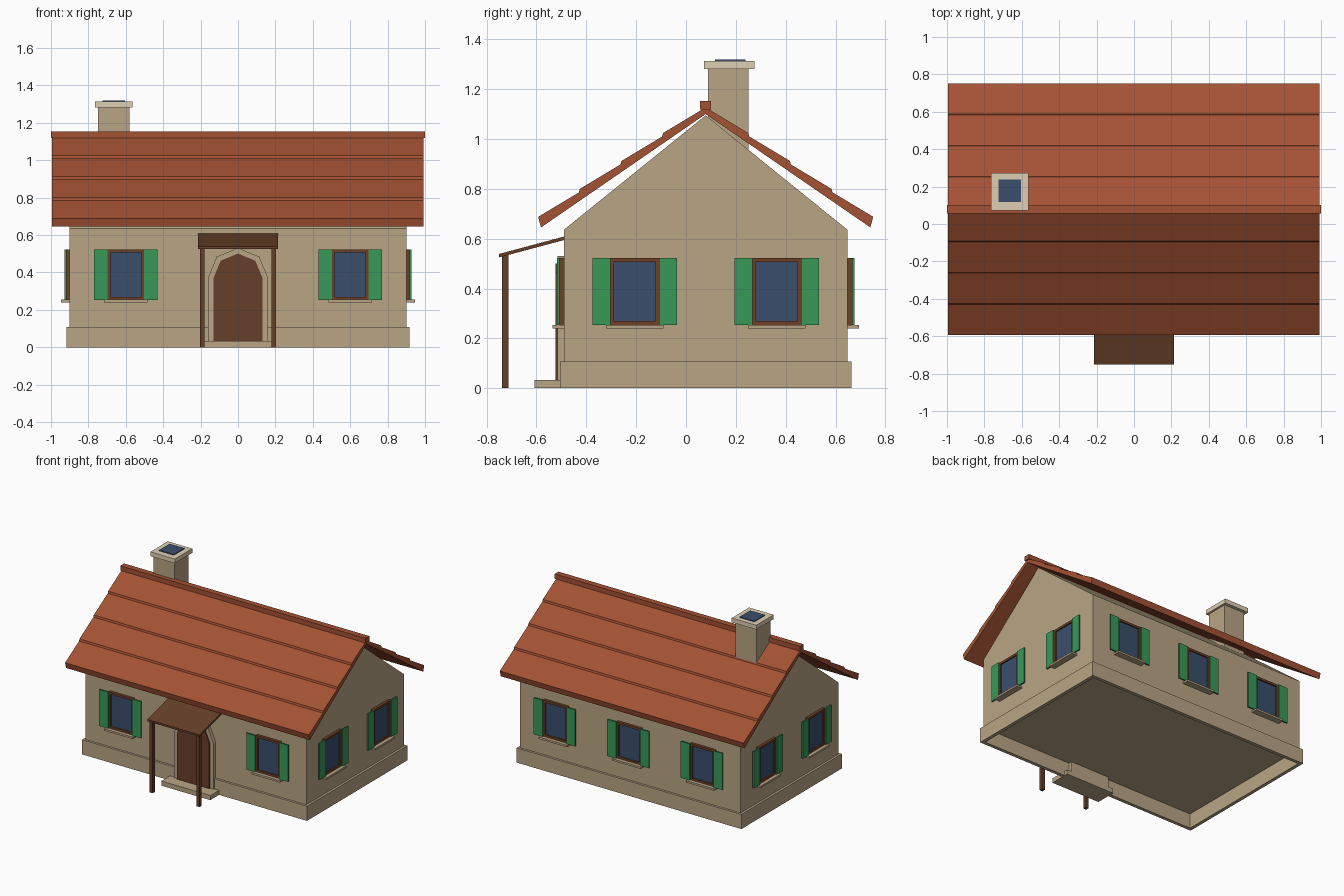
import bpy, bmesh, math
from mathutils import Matrix, Vector

if "Cube" in bpy.data.objects:
    bpy.data.objects.remove(bpy.data.objects["Cube"], do_unlink=True)


def material(name, r, g, b):
    """Flat material from 0-255 display values, stored as linear."""
    col = [((v / 255 + 0.055) / 1.055) ** 2.4 for v in (r, g, b)] + [1.0]
    m = bpy.data.materials.new(name)
    m.use_nodes = True
    m.diffuse_color = col
    m.node_tree.nodes["Principled BSDF"].inputs["Base Color"].default_value = col
    return m


PLASTER = material("plaster", 185, 165, 133)
STONE = material("pale_stone", 222, 207, 180)
TILE = material("roof_tile", 164, 82, 52)
WOOD = material("dark_wood", 102, 63, 40)
FRAME = material("frame_wood", 112, 64, 38)
GREEN = material("shutter_green", 57, 152, 88)
GLASS = material("blue_glass", 58, 78, 108)


def prism(name, pts, a, b, axis, mat, place=None):
    """Extrude a 2D profile from a to b along x (profile y,z) or y (profile x,z)."""
    bm = bmesh.new()
    def point(p, t):
        return (t, p[0], p[1]) if axis == "x" else (p[0], t, p[1])
    face = bm.faces.new([bm.verts.new(point(p, a)) for p in pts])
    ext = bmesh.ops.extrude_face_region(bm, geom=[face])
    moved = [g for g in ext["geom"] if isinstance(g, bmesh.types.BMVert)]
    bmesh.ops.translate(bm, verts=moved, vec=Vector(point((0, 0), b - a)))
    bmesh.ops.recalc_face_normals(bm, faces=bm.faces)
    me = bpy.data.meshes.new(name)
    bm.to_mesh(me)
    bm.free()
    me.materials.append(mat)
    ob = bpy.data.objects.new(name, me)
    if place:
        ob.matrix_world = place
    bpy.context.scene.collection.objects.link(ob)
    return ob


def box(name, x, y, z, mat, place=None):
    pts = [(x[0], z[0]), (x[1], z[0]), (x[1], z[1]), (x[0], z[1])]
    return prism(name, pts, y[0], y[1], "y", mat, place)


MID = 0.079            # y of the ridge
HX, HY = 0.90, 0.569   # wall half sizes
BASE = 0.108           # top of the plinth

# Walls with gables, standing on an open plinth ring
prism("walls", [(MID - HY, BASE), (MID + HY, BASE), (MID + HY, 0.636),
                (MID, 1.095), (MID - HY, 0.636)], -HX, HX, "x", PLASTER)
PX, PY, THICK = 0.917, 0.585, 0.025
for s, side, end in ((-1, "front", "right"), (1, "back", "left")):
    box(f"plinth_{side}", (-PX, PX),
        sorted((MID + s * PY, MID + s * (PY - THICK))), (0, BASE), PLASTER)
    box(f"plinth_{end}", sorted((s * PX, s * (PX - THICK))),
        (MID - PY + THICK, MID + PY - THICK), (0, BASE), PLASTER)

# Roof: each slope has four stepped courses above a straight underside
for side, label in ((1, "front"), (-1, "back")):
    profile = [(-0.661, 0.645)]
    for i in range(4):
        y, z = -0.672 + 0.167 * i, 0.688 + 0.112 * i
        run = 0.172 if i == 3 else 0.163
        profile += [(y, z), (y + run, z + 0.6 * run)]
    profile[-1] = (0, 1.127)
    profile.append((0, 1.10))
    prism(f"{label}_roof_slope", [(MID + side * y, z) for y, z in profile],
          -0.995, 0.993, "x", TILE)
box("ridge_cap", (-1, 1), (MID - 0.022, MID + 0.022), (1.118, 1.153), TILE)

# Chimney
box("chimney_stack", (-0.749, -0.58), (0.088, 0.251), (0.88, 1.285), PLASTER)
box("chimney_cap", (-0.765, -0.565), (0.072, 0.274), (1.281, 1.313), STONE)
box("chimney_flue", (-0.725, -0.605), (0.117, 0.239), (1.31, 1.319), GLASS)


def window(label, place):
    """Window on a wall at local y = 0, facing -y."""
    w, lo, hi, bar = 0.099, 0.253, 0.522, 0.016
    box(label + "_glass", (-w + bar, w - bar), (-0.010, 0.01), (lo + bar, hi - bar), GLASS, place)
    for s, n in ((-1, "a"), (1, "b")):
        edge = sorted((s * w, s * (w - bar)))
        box(f"{label}_frame_side_{n}", edge, (-0.02, 0.01), (lo, hi), FRAME, place)
        leaf = sorted((s * (w - 0.002), s * 0.17))
        box(f"{label}_shutter_{n}", leaf, (-0.028, -0.018), (lo, hi), GREEN, place)
    for z, n in ((lo, "bottom"), (hi - bar, "top")):
        box(f"{label}_frame_{n}", (bar - w, w - bar), (-0.02, 0.01), (z, z + bar), FRAME, place)
    box(label + "_sill", (-0.116, 0.116), (-0.046, 0.01), (0.24, 0.254), PLASTER, place)


def on_wall(x, y, turn):
    return Matrix.Translation((x, y, 0)) @ Matrix.Rotation(math.radians(turn), 4, "Z")


for x, n in ((-0.6, "right"), (0, "middle"), (0.6, "left")):
    if x:
        window(f"front_{n}_window", on_wall(x, MID - HY, 0))
    window(f"back_{n}_window", on_wall(x, MID + HY, 180))
for y, n in ((MID - 0.285, "front"), (MID + 0.285, "rear")):
    window(f"left_{n}_window", on_wall(HX, y, 90))
    window(f"right_{n}_window", on_wall(-HX, y, -90))


# Arched door and its surround
def arch(r):
    turns = [math.pi * k / 4 for k in range(5)]
    curve = [(r * math.cos(a), 0.37 + r * math.sin(a)) for a in turns]
    return [(-r, 0.03), (r, 0.03)] + curve


prism("door_surround", arch(0.161), -0.516, -0.455, "y", PLASTER)
prism("door", arch(0.131), -0.524, -0.48, "y", WOOD)
box("door_step", (-0.2, 0.2), (-0.608, -0.455), (0, 0.034), PLASTER)

# Porch canopy on two posts
prism("porch_canopy", [(-0.75, 0.525), (-0.48, 0.597), (-0.48, 0.611), (-0.75, 0.539)],
      -0.213, 0.213, "x", WOOD)
for s, n in ((-1, "right"), (1, "left")):
    box(f"porch_post_{n}", sorted((s * 0.178, s * 0.203)), (-0.739, -0.713), (0, 0.534), WOOD)
